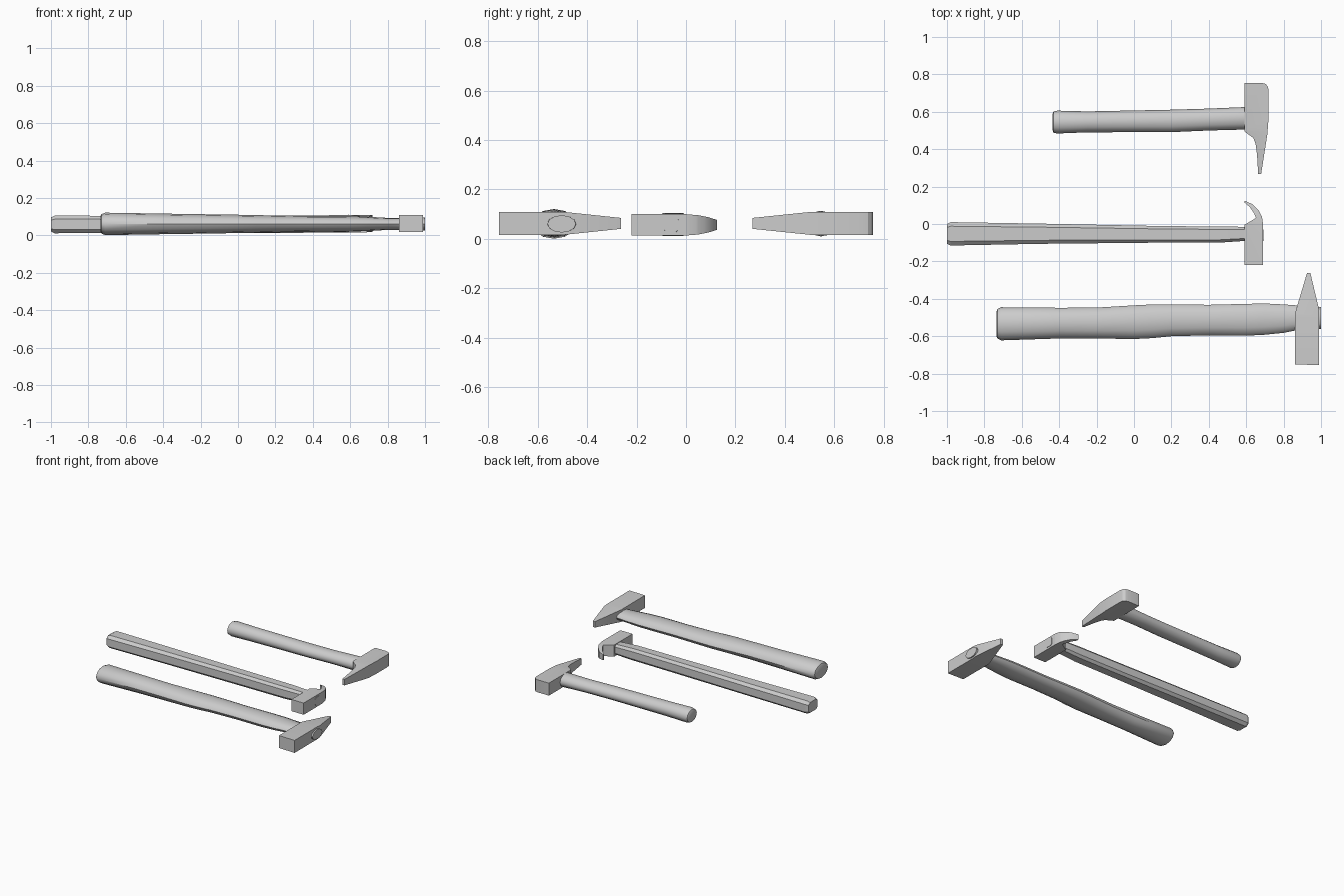
import bpy, bmesh, math
from mathutils import Vector

if "Cube" in bpy.data.objects:
    bpy.data.objects.remove(bpy.data.objects["Cube"])


def finish(name, bm, smooth=None):
    bmesh.ops.recalc_face_normals(bm, faces=bm.faces)
    mesh = bpy.data.meshes.new(name)
    bm.to_mesh(mesh)
    bm.free()
    ob = bpy.data.objects.new(name, mesh)
    bpy.context.collection.objects.link(ob)
    if smooth:
        bpy.ops.object.select_all(action='DESELECT')
        ob.select_set(True)
        bpy.context.view_layer.objects.active = ob
        bpy.ops.object.shade_smooth_by_angle(angle=math.radians(smooth))
    return ob


def circle(n):
    return [(math.sin(2 * math.pi * i / n), math.cos(2 * math.pi * i / n)) for i in range(n)]


def handle(name, section, stations, cz, smooth):
    """Loft a unit cross-section along x; station = x, y low, y high, half height."""
    bm = bmesh.new()
    rings = []
    for x, lo, hi, hz in stations:
        cy, hy = (lo + hi) / 2, (hi - lo) / 2
        rings.append([bm.verts.new((x, cy + hy * u, cz + hz * v)) for u, v in section])
    n = len(section)
    for a, b in zip(rings, rings[1:]):
        for i in range(n):
            bm.faces.new((a[i], a[(i + 1) % n], b[(i + 1) % n], b[i]))
    bm.faces.new(rings[0])
    bm.faces.new(rings[-1])
    return finish(name, bm, smooth)


def head(name, outline, taper, cz):
    """Extrude a top-view outline; taper = (y, half height) points in rising y."""
    bm = bmesh.new()
    low = bm.faces.new([bm.verts.new((x, y, -1)) for x, y in outline])
    ext = bmesh.ops.extrude_face_region(bm, geom=[low], use_keep_orig=True)
    for v in ext['geom']:
        if isinstance(v, bmesh.types.BMVert):
            v.co.z = 1
    for y, _ in taper[1:-1]:
        bmesh.ops.bisect_plane(bm, geom=bm.verts[:] + bm.edges[:] + bm.faces[:],
                               plane_co=Vector((0, y, 0)), plane_no=Vector((0, 1, 0)))

    def half(y):
        for (y0, h0), (y1, h1) in zip(taper, taper[1:]):
            if y <= y1 + 1e-6:
                return h0 + (h1 - h0) * max(0, (y - y0) / (y1 - y0))
        return taper[-1][1]

    for v in bm.verts:
        v.co.z = cz + v.co.z * half(v.co.y)
    return finish(name, bm, 25)


# Large hammer (front)
handle("large_hammer_handle", circle(12), [
    (-.735, -.60, -.47, .042), (-.73, -.612, -.455, .052), (-.71, -.622, -.445, .06),
    (-.4, -.612, -.448, .055), (-.2, -.612, -.447, .052), (0, -.615, -.435, .049),
    (.1, -.61, -.43, .047), (.2, -.60, -.43, .045), (.4, -.595, -.432, .042),
    (.6, -.597, -.427, .041), (.7, -.592, -.425, .038), (.8, -.582, -.43, .032),
    (.87, -.568, -.435, .033), (1, -.56, -.445, .035)], .061, 40)
head("large_hammer_head", [
    (.86, -.75), (.99, -.755), (.99, -.46), (.943, -.262), (.925, -.262), (.86, -.48)],
    [(-.755, .046), (-.49, .046), (-.262, .022)], .063)

# Long claw hammer (middle) with a chamfered rectangular handle
octagon = [(-.65, 1), (.65, 1), (1, .6), (1, -.6), (.65, -1), (-.65, -1), (-1, -.6), (-1, .6)]
handle("claw_hammer_handle", octagon, [
    (-1, -.105, 0, .038), (-.98, -.115, .01, .047), (-.5, -.106, .002, .046),
    (.1, -.1, -.01, .045), (.45, -.1, -.014, .044), (.6, -.09, -.015, .038),
    (.693, -.09, -.03, .03)], .058, 20)
head("claw_hammer_head", [
    (.59, -.22), (.69, -.22), (.69, 0), (.684, .04), (.665, .075), (.635, .105), (.59, .125),
    (.59, .115), (.62, .09), (.643, .055), (.652, .035), (.642, .026), (.59, -.005)],
    [(-.22, .043), (0, .043), (.05, .039), (.09, .031), (.125, .02)], .057)

# Short hammer (back) with a downward swept wedge
handle("short_hammer_handle", circle(12), [
    (-.435, .50, .59, .036), (-.43, .488, .602, .046), (-.41, .484, .606, .052),
    (-.25, .49, .602, .049), (0, .491, .607, .046), (.2, .491, .611, .044),
    (.4, .5, .617, .043), (.59, .505, .625, .048), (.65, .505, .625, .04)], .062, 40)
head("short_hammer_head", [
    (.59, .755), (.68, .755), (.703, .749), (.716, .735), (.72, .71), (.72, .57), (.713, .48),
    (.68, .268), (.664, .268), (.658, .37), (.65, .43), (.638, .46), (.59, .495)],
    [(.268, .022), (.5, .046), (.755, .046)], .063)
